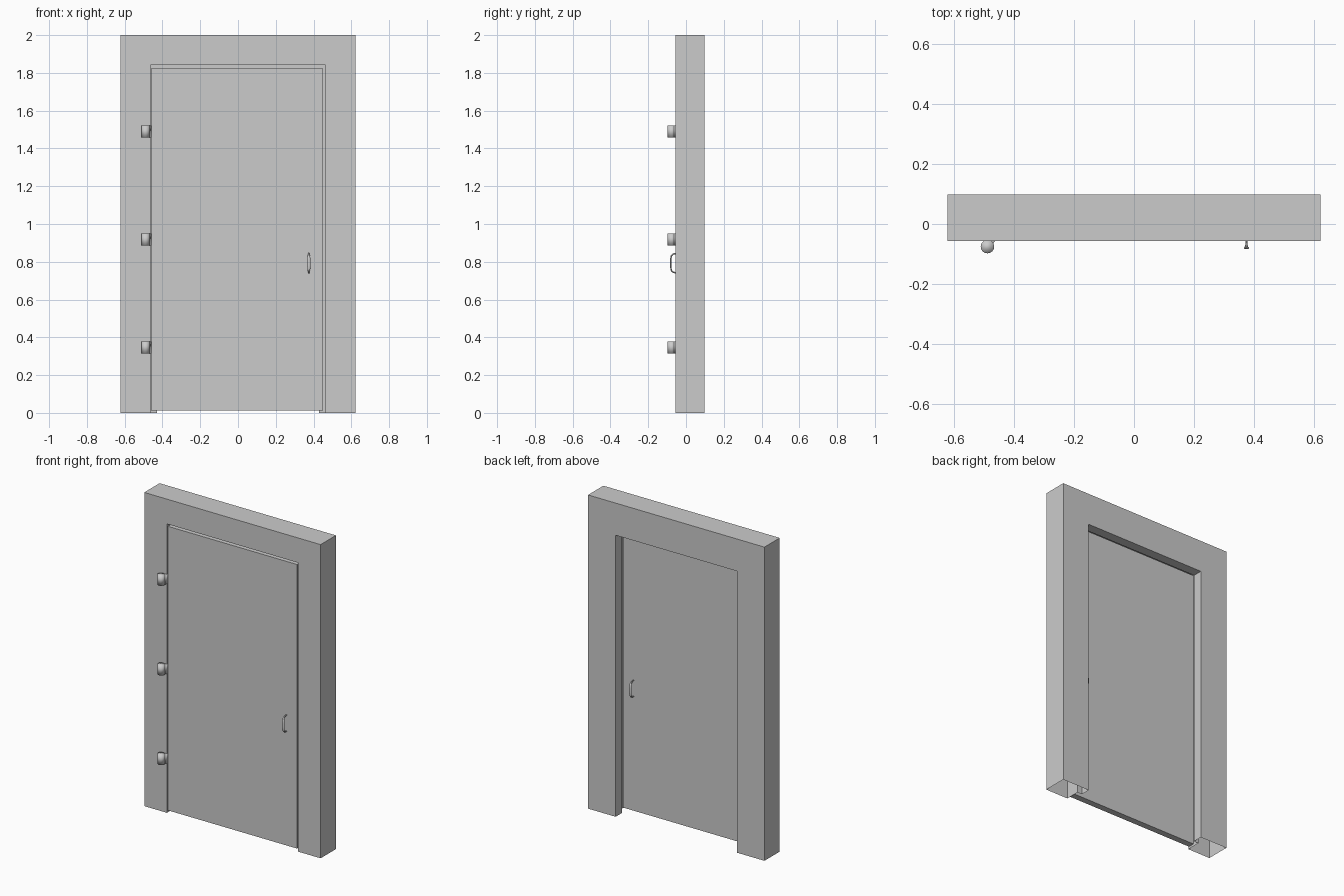
import bpy, bmesh, math
from mathutils import Vector

if "Cube" in bpy.data.objects:
    bpy.data.objects.remove(bpy.data.objects["Cube"])

FRONT, BACK, STEP = -0.056, 0.098, 0.036     # frame faces and rebate
DOOR_FRONT, DOOR_BACK = -0.048, -0.007


def finish(bm, name, angle=None):
    bmesh.ops.recalc_face_normals(bm, faces=bm.faces)
    me = bpy.data.meshes.new(name)
    bm.to_mesh(me)
    bm.free()
    ob = bpy.data.objects.new(name, me)
    bpy.context.collection.objects.link(ob)
    if angle:
        bpy.ops.object.select_all(action='DESELECT')
        ob.select_set(True)
        bpy.context.view_layer.objects.active = ob
        bpy.ops.object.shade_smooth_by_angle(angle=math.radians(angle))
    return ob


def loft(bm, rings, caps):
    rows = [[bm.verts.new(p) for p in r] for r in rings]
    n = len(rows[0])
    for a, b in zip(rows, rows[1:]):
        for i in range(n):
            j = (i + 1) % n
            bm.faces.new((a[i], a[j], b[j], b[i]))
    if caps:
        bm.faces.new(rows[0])
        bm.faces.new(rows[-1])


def add_box(bm, lo, hi):
    lo, hi = Vector(lo), Vector(hi)
    for v in bmesh.ops.create_cube(bm, size=1)['verts']:
        v.co = Vector([(lo[i] + hi[i]) / 2 + v.co[i] * (hi[i] - lo[i]) for i in range(3)])


# Door frame: rebated profile swept round three sides, mitred, open underneath
# (side inset, depth, top inset)
profile = [(0, FRONT, 0), (0.160, FRONT, 0.158), (0.160, STEP, 0.158),
           (0.194, STEP, 0.205), (0.194, BACK, 0.205), (0, BACK, 0)]
bm = bmesh.new()
loft(bm, [[(s * (0.622 - d), y, (2 - t) if top else 0) for d, y, t in profile]
          for s, top in ((-1, 0), (-1, 1), (1, 1), (1, 0))], False)
finish(bm, "door_frame")

# Door leaf
bm = bmesh.new()
add_box(bm, (-0.460, DOOR_FRONT, 0.013), (0.449, DOOR_BACK, 1.824))
finish(bm, "door_leaf")


# Hinges: barrel with a short wing reaching the door edge
def hinge(name, z):
    bm = bmesh.new()
    h = 0.0315
    loft(bm, [[(-0.489 + 0.0225 * math.cos(2 * math.pi * i / 16),
                -0.0755 + 0.0225 * math.sin(2 * math.pi * i / 16), z + dz)
               for i in range(16)] for dz in (-h, h)], True)
    wing = [(-0.480, -0.060), (-0.472, -0.068), (-0.459, -0.050), (-0.466, -0.048)]
    loft(bm, [[(x, y, z + dz) for x, y in wing] for dz in (-h, h)], True)
    finish(bm, name, 180)


for label, z in (("lower", 0.346), ("middle", 0.917), ("upper", 1.489)):
    hinge(label + "_hinge", z)


# Pull handles: bowed strap, narrow at the ends and wide at the grip
def handle(name, base, side):
    # offset from door, height from centre, half width
    half = [(-0.002, 0.052, 0.003), (0.012, 0.050, 0.003), (0.023, 0.046, 0.004),
            (0.029, 0.039, 0.006), (0.0315, 0.030, 0.0075), (0.032, 0.014, 0.009)]
    path = half + [(o, -z, w) for o, z, w in reversed(half)]
    rings = []
    for k, (o, z, w) in enumerate(path):
        a, b = path[max(k - 1, 0)], path[min(k + 1, len(path) - 1)]
        t = Vector((b[0] - a[0], b[1] - a[1])).normalized()
        ring = []
        for i in range(10):
            ang = 2 * math.pi * i / 10
            r = 0.004 * math.sin(ang)
            ring.append((0.375 + w * math.cos(ang), base + side * (o - t.y * r), 0.793 + z + t.x * r))
        rings.append(ring)
    bm = bmesh.new()
    loft(bm, rings, True)
    finish(bm, name, 50)


handle("front_handle", DOOR_FRONT, -1)
handle("back_handle", DOOR_BACK, 1)
